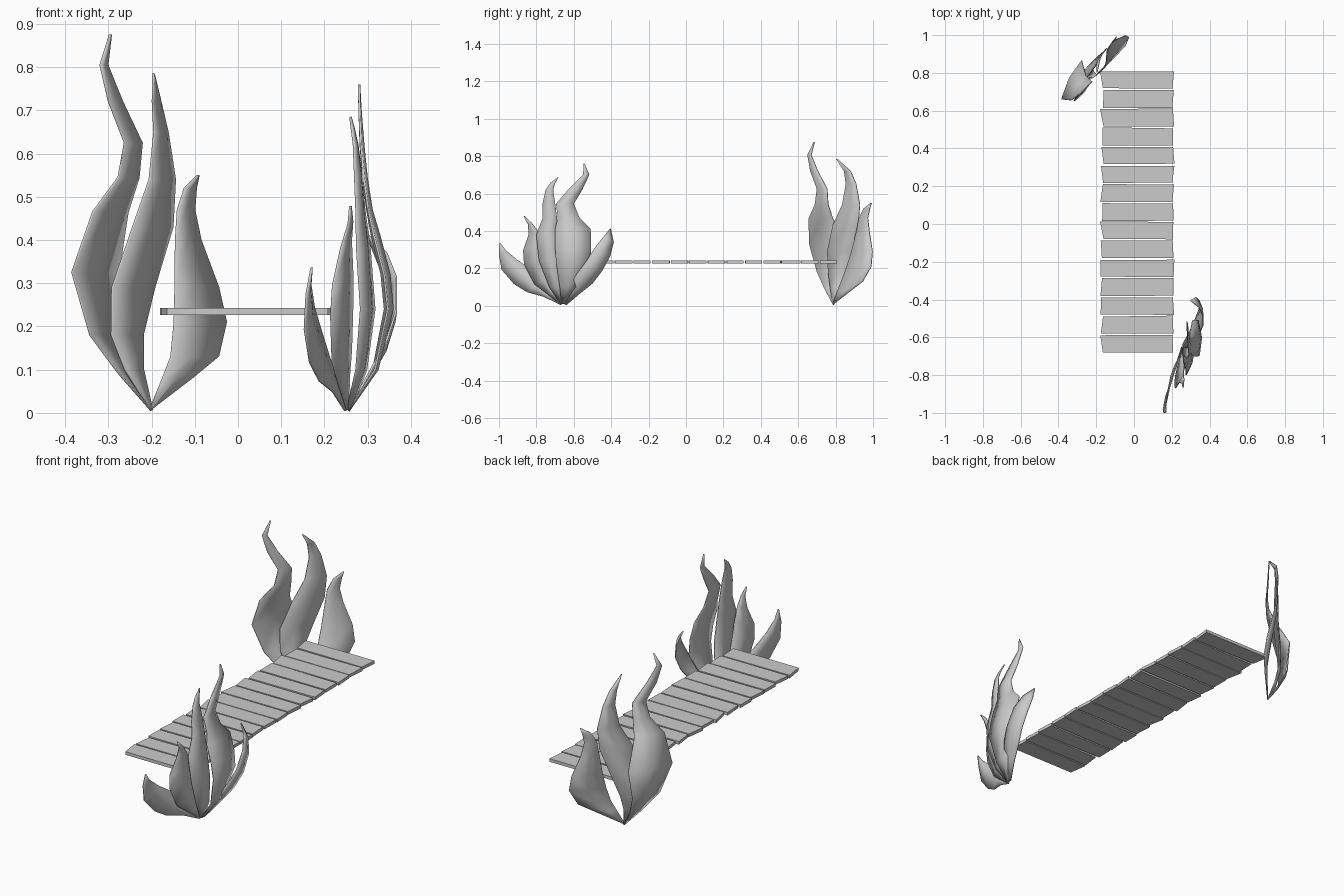
import bpy, random
from mathutils import Vector

random.seed(4)


def make_object(name, verts, faces):
    mesh = bpy.data.meshes.new(name)
    mesh.from_pydata(verts, [], faces)
    mesh.update()
    ob = bpy.data.objects.new(name, mesh)
    bpy.context.collection.objects.link(ob)
    return ob


def leaf(name, outward, slope, tilt, rows):
    """Ribbon leaf. Each row is (height, y of one edge, y of other edge, x of midline).
    slope = (dx/dy at base, at tip); tilt raises one edge for leaves that lie over."""
    out = Vector(outward).normalized()
    z_top = rows[-1][0]
    verts = []
    for z, ya, yb, x in rows:
        w = yb - ya
        s = slope[0] + (slope[1] - slope[0]) * z / z_top
        for u in (-.5, 0, .5):
            p = Vector((x + s * w * u, (ya + yb) / 2 + w * u, z + tilt * 2 * w * u))
            if u == 0:
                p += out * w * .08
            verts.append(p)
    faces = [(3 * i + j, 3 * i + j + 1, 3 * i + j + 4, 3 * i + j + 3)
             for i in range(len(rows) - 1) for j in (0, 1)]
    ob = make_object(name, verts, faces)
    sol = ob.modifiers.new("thickness", 'SOLIDIFY')
    sol.thickness, sol.offset = .005, 0
    bpy.ops.object.select_all(action='DESELECT')
    bpy.context.view_layer.objects.active = ob
    ob.select_set(True)
    bpy.ops.object.shade_smooth_by_angle(angle=.6)


# Walkway: 15 uneven planks
count, y0, y1 = 15, -.683, .812
pitch = (y1 - y0) / count
for i in range(count):
    a, b = y0 + i * pitch, y0 + (i + 1) * pitch
    r = lambda k: random.uniform(0, k)
    corners = [(-.16 - r(.02), a + .001 + r(.006)), (.202 + r(.013), a + .001 + r(.006)),
               (.202 + r(.013), b - .001 - r(.006)), (-.16 - r(.02), b - .001 - r(.006))]
    verts = [(x, y, z) for z in (.227, .243) for x, y in corners]
    make_object(f"plank_{i + 1}", verts,
                [(3, 2, 1, 0), (4, 5, 6, 7)] +
                [(k, (k + 1) % 4, (k + 1) % 4 + 4, k + 4) for k in range(4)])

# Back plant: three tall leaves
back = (-1, 1, 0)
leaf("back_leaf_tall", back, (.3, .9), 0, [
    (.006, .785, .79, -.2), (.09, .74, .81, -.262), (.18, .70, .84, -.312),
    (.325, .66, .865, -.33), (.465, .655, .785, -.295), (.545, .69, .76, -.253),
    (.625, .70, .755, -.242), (.72, .665, .705, -.283), (.805, .65, .67, -.31),
    (.875, .683, .687, -.295)])
leaf("back_leaf_middle", back, (.9, .5), 0, [
    (.006, .785, .79, -.2), (.1, .77, .82, -.24), (.18, .76, .85, -.256),
    (.29, .755, .885, -.242), (.43, .785, .92, -.197), (.54, .835, .93, -.175),
    (.65, .855, .91, -.178), (.72, .845, .88, -.188), (.785, .803, .807, -.195)])
leaf("back_leaf_short", back, (1, .8), 0, [
    (.01, .785, .79, -.2), (.08, .81, .88, -.14), (.13, .83, .945, -.1),
    (.21, .86, .99, -.087), (.29, .885, .997, -.095), (.4, .912, .98, -.115),
    (.47, .925, .972, -.12), (.52, .95, .983, -.11), (.55, .988, .992, -.092)])

# Front plant: five leaves fanned along y
front = (1, 0, 0)
leaf("front_leaf_1", front, (.25, .25), .3, [
    (.01, -.67, -.65, .25), (.06, -.76, -.72, .225), (.1, -.85, -.76, .2),
    (.15, -.92, -.81, .18), (.218, -.985, -.9, .165), (.285, -1, -.963, .163),
    (.335, -.997, -.993, .17)])
leaf("front_leaf_2", front, (.45, .45), .15, [
    (.01, -.67, -.65, .255), (.07, -.74, -.69, .245), (.13, -.81, -.715, .24),
    (.24, -.865, -.755, .24), (.31, -.87, -.77, .242), (.39, -.84, -.79, .25),
    (.44, -.845, -.825, .26), (.478, -.867, -.863, .26)])
leaf("front_leaf_3", front, (.35, .2), 0, [
    (.01, -.67, -.65, .257), (.1, -.73, -.66, .285), (.24, -.785, -.68, .3),
    (.38, -.8, -.69, .29), (.47, -.765, -.69, .283), (.55, -.765, -.7, .278),
    (.62, -.75, -.71, .272), (.655, -.725, -.7, .266), (.685, -.687, -.683, .26)])
leaf("front_leaf_4", front, (-.05, 0), 0, [
    (.01, -.665, -.645, .258), (.1, -.675, -.58, .315), (.24, -.695, -.51, .343),
    (.32, -.7, -.508, .335), (.41, -.7, -.51, .312), (.47, -.685, -.57, .3),
    (.545, -.695, -.6, .29), (.62, -.63, -.555, .284), (.7, -.55, -.517, .281),
    (.76, -.547, -.543, .28)])
leaf("front_leaf_5", front, (-.2, -.3), -.3, [
    (.01, -.66, -.64, .258), (.08, -.625, -.57, .3), (.145, -.585, -.5, .335),
    (.21, -.535, -.45, .355), (.29, -.485, -.405, .355), (.355, -.44, -.387, .335),
    (.41, -.407, -.403, .3)])
